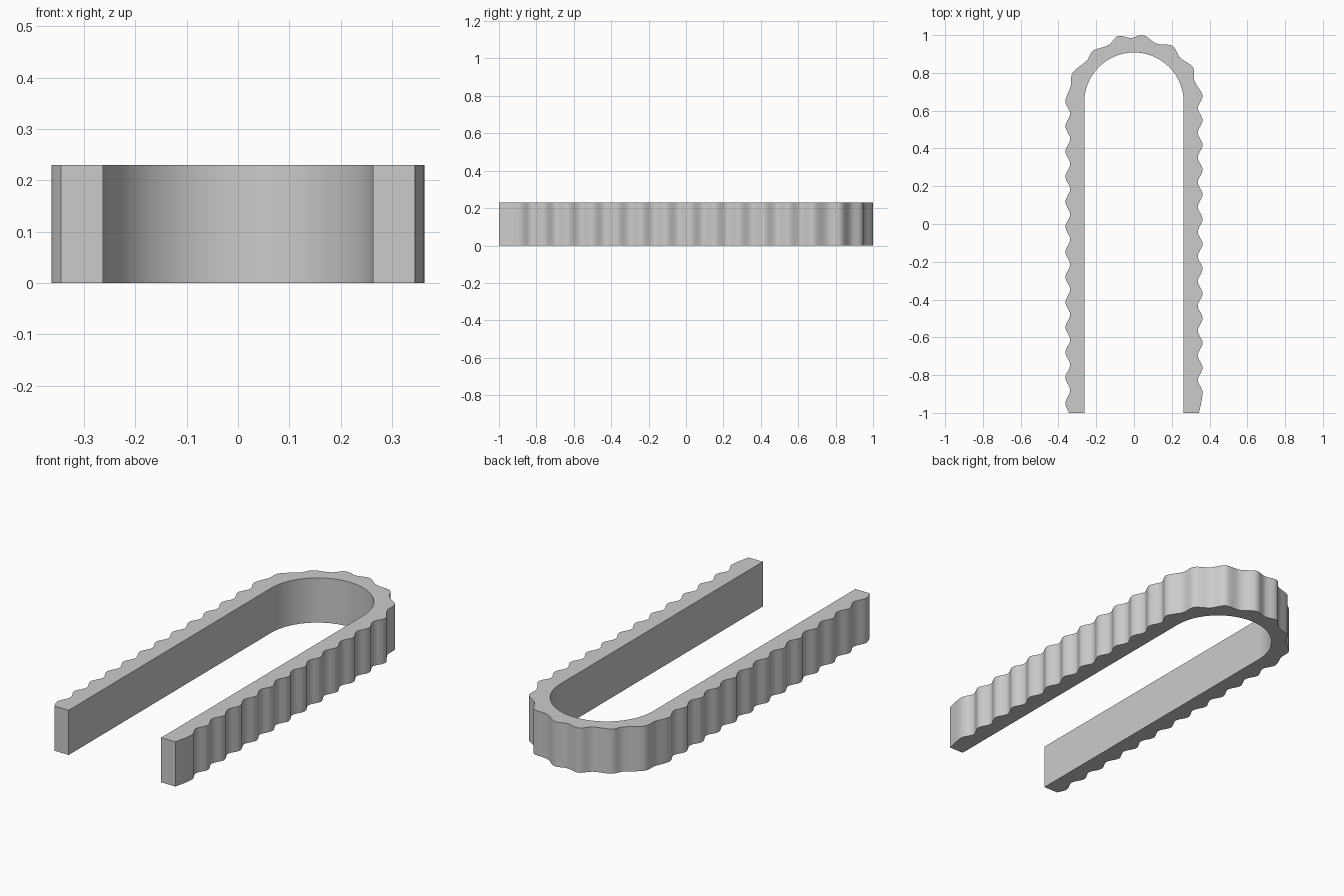
import bpy, bmesh
from mathutils import Vector

if "Cube" in bpy.data.objects:
    bpy.data.objects.remove(bpy.data.objects["Cube"])

HEIGHT, INNER, ARC_Y, STEPS = 0.23, 0.263, 0.645, 6
CREST, TROUGH = 0.363, 0.338


def leg_wave(side, first_crest, period, count):
    """Alternating troughs and crests going down one leg, then the end corner."""
    pts = []
    for k in range(count):
        y = first_crest - k * period
        pts.append(Vector((side * CREST, y)))
        if k < count - 1:
            pts.append(Vector((side * TROUGH, y - period / 2)))
    pts.append(Vector((side * 0.344, -1)))
    return pts


# Crests and troughs round the bend, from the right leg to the left leg
bend = [Vector(p) for p in (
    (-0.335, 0.73), (-0.325, 0.80), (-0.25, 0.865), (-0.217, 0.917),
    (-0.135, 0.947), (-0.085, 0.995), (-0.015, 0.985), (0.05, 0.999),
    (0.12, 0.955), (0.203, 0.943), (0.245, 0.88), (0.312, 0.83), (0.32, 0.757))]
right_leg = leg_wave(-1, 0.65, 0.133, 13)
left_leg = leg_wave(1, 0.68, 0.131, 13)
keys = right_leg[::-1] + bend + left_leg


def smooth_path(pts):
    """Catmull-Rom curve through the points."""
    ext = [pts[0]] + pts + [pts[-1]]
    out = []
    for a, b, c, d in zip(ext, ext[1:], ext[2:], ext[3:]):
        for s in range(STEPS):
            t = s / STEPS
            out.append(b + (c - a) * (t / 2) + (2 * a - 5 * b + 4 * c - d) * (t * t / 2)
                       + (3 * b - a - 3 * c + d) * (t ** 3 / 2))
    return out + [pts[-1]]


def inner_point(p):
    """Nearest point on the plain inside of the U."""
    if p.y < ARC_Y:
        return Vector((INNER if p.x > 0 else -INNER, p.y))
    centre = Vector((0, ARC_Y))
    return centre + (p - centre).normalized() * INNER


# Extruded U band: four rails joined by quads, closed at both ends
outer = smooth_path(keys)
inner = [inner_point(p) for p in outer]
bm = bmesh.new()
rails = [[bm.verts.new((p.x, p.y, z)) for p in line]
         for line, z in ((outer, 0), (outer, HEIGHT), (inner, HEIGHT), (inner, 0))]
for i in range(len(outer) - 1):
    for r in range(4):
        a, b = rails[r], rails[(r + 1) % 4]
        bm.faces.new((a[i], a[i + 1], b[i + 1], b[i]))
for end in (0, -1):
    bm.faces.new([rail[end] for rail in rails])
bmesh.ops.recalc_face_normals(bm, faces=bm.faces)
mesh = bpy.data.meshes.new("scalloped_band")
bm.to_mesh(mesh)
bm.free()
band = bpy.data.objects.new("scalloped_band", mesh)
bpy.context.collection.objects.link(band)

# Plain grey
grey = bpy.data.materials.new("plain_grey")
grey.use_nodes = True
colour = (0.6, 0.6, 0.6, 1)
grey.diffuse_color = colour
grey.node_tree.nodes["Principled BSDF"].inputs["Base Color"].default_value = colour
mesh.materials.append(grey)

# Smooth walls, sharp rims
bpy.context.view_layer.objects.active = band
band.select_set(True)
bpy.ops.object.shade_smooth_by_angle(angle=0.7)
